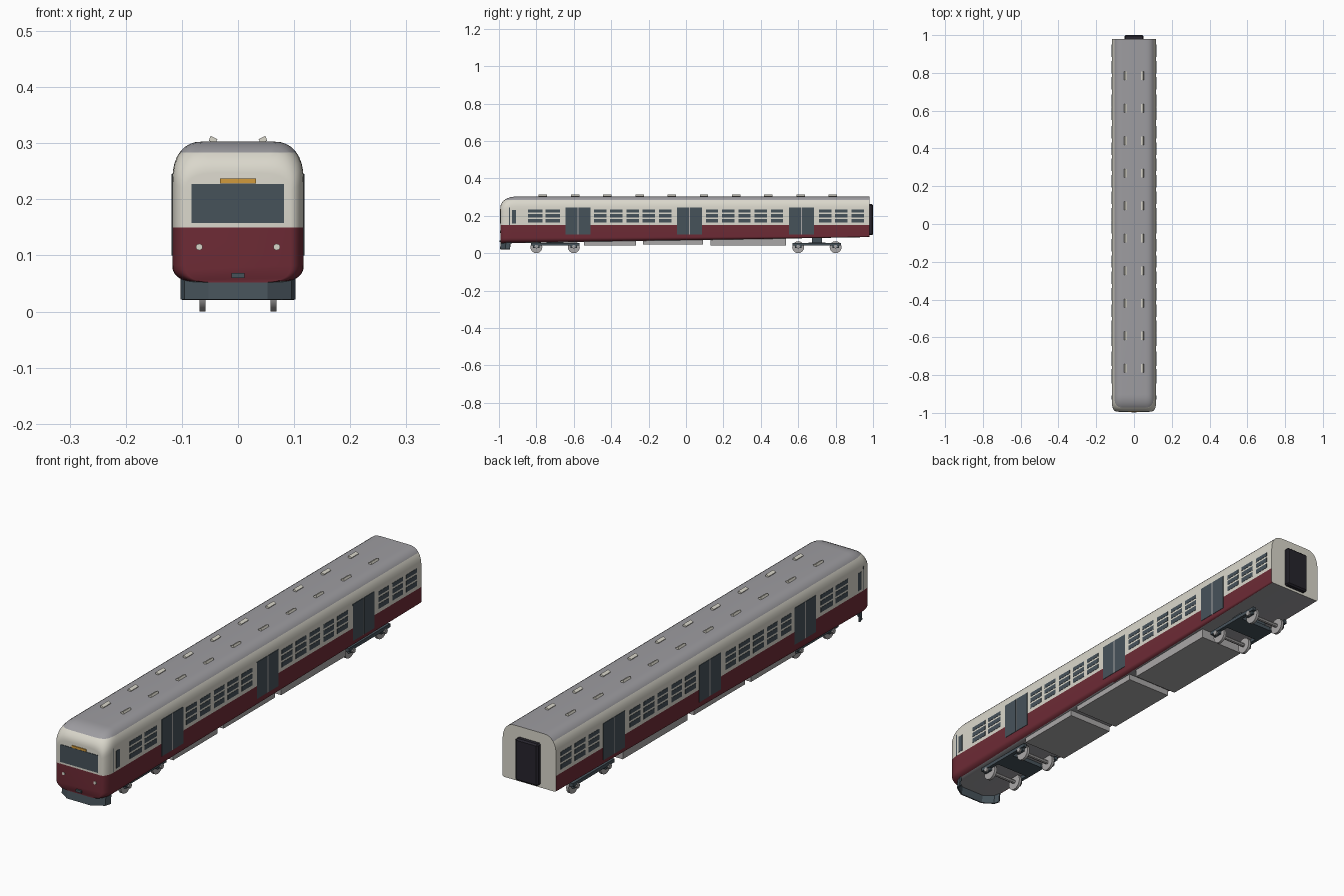
import bpy, bmesh, math
from mathutils import Matrix, Vector

if "Cube" in bpy.data.objects:
    bpy.data.objects.remove(bpy.data.objects["Cube"])


def material(name, rgb):
    m = bpy.data.materials.new(name)
    m.diffuse_color = (*rgb, 1)
    m.use_nodes = True
    m.node_tree.nodes["Principled BSDF"].inputs["Base Color"].default_value = m.diffuse_color
    return m


CREAM = material("cream_paint", (0.70, 0.68, 0.60))
RED = material("dark_red_paint", (0.155, 0.024, 0.036))
ROOF = material("roof_grey", (0.34, 0.335, 0.355))
SLATE = material("slate", (0.062, 0.085, 0.102))
BLACK = material("gangway_black", (0.02, 0.018, 0.026))
ORANGE = material("sign_orange", (0.65, 0.33, 0.045))
METAL = material("underframe_grey", (0.40, 0.39, 0.39))


def finish(name, bm, mats, smooth=None):
    bmesh.ops.recalc_face_normals(bm, faces=bm.faces)
    me = bpy.data.meshes.new(name)
    bm.to_mesh(me)
    bm.free()
    for m in mats:
        me.materials.append(m)
    ob = bpy.data.objects.new(name, me)
    bpy.context.collection.objects.link(ob)
    if smooth:
        bpy.ops.object.select_all(action='DESELECT')
        ob.select_set(True)
        bpy.context.view_layer.objects.active = ob
        bpy.ops.object.shade_smooth_by_angle(angle=math.radians(smooth))
    return ob


def add_box(bm, x, y, z):
    """Box from (min, max) ranges."""
    size = [r[1] - r[0] for r in (x, y, z)]
    mid = [(r[0] + r[1]) / 2 for r in (x, y, z)]
    bmesh.ops.create_cube(bm, size=1, matrix=Matrix.Translation(mid) @ Matrix.Diagonal((*size, 1)))


def boxes(name, ranges, mat):
    bm = bmesh.new()
    for r in ranges:
        add_box(bm, *r)
    return finish(name, bm, [mat])


def add_cylinder(bm, pos, radius, depth, axis, n=16):
    rot = Matrix.Rotation(math.pi / 2, 4, axis)
    bmesh.ops.create_cone(bm, cap_ends=True, segments=n, radius1=radius, radius2=radius,
                          depth=depth, matrix=Matrix.Translation(pos) @ rot)


def both_sides(spans, inner, outer):
    """Mirror (y range, z range) spans onto both sides as x slabs."""
    return [(tuple(sorted((s * inner, s * outer))), y, z) for y, z in spans for s in (1, -1)]


# Body shell: rounded sections lofted from the nose to the flat rear
W, TOP, FRONT, REAR = 0.117, 0.303, -0.992, 0.98


def corner(cx, cz, rx, rz, a0, steps=8, p=0.85):
    pts = []
    for i in range(steps + 1):
        a = math.radians(a0 + 90 * i / steps)
        c, s = math.cos(a), math.sin(a)
        pts.append((cx + rx * math.copysign(abs(c) ** p, c), cz + rz * math.copysign(abs(s) ** p, s)))
    return pts


def section(y):
    t = (y - FRONT) / (REAR - FRONT)
    ease = lambda length: math.sqrt(max(0, 1 - max(0, 1 - (y - FRONT) / length) ** 2))
    w = 0.094 + (W - 0.094) * ease(0.045)
    top = 0.247 + (TOP - 0.247) * ease(0.085)
    bottom = 0.052 + 0.034 * t
    rx, rz = 0.055, 0.030 + 0.040 * ease(0.085)
    bx, bz = 0.045 - 0.037 * t, 0.03 - 0.024 * t
    return (corner(w - rx, top - rz, rx, rz, 0) + corner(rx - w, top - rz, rx, rz, 90)
            + corner(bx - w, bottom + bz, bx, bz, 180) + corner(w - bx, bottom + bz, bx, bz, 270))


bm = bmesh.new()
rings = []
stations = [FRONT + 0.09 * (1 - math.cos(math.pi / 2 * i / 9)) for i in range(10)]
for y in stations + [-0.5, 0, 0.5, REAR]:
    rings.append([bm.verts.new((x, y, z)) for x, z in section(y)])
for a, b in zip(rings, rings[1:]):
    for i in range(len(a)):
        j = (i + 1) % len(a)
        bm.faces.new((a[i], a[j], b[j], b[i]))
bm.faces.new(rings[0])
bm.faces.new(rings[-1])
for z in (0.15, 0.283):
    bmesh.ops.bisect_plane(bm, geom=bm.verts[:] + bm.edges[:] + bm.faces[:],
                           plane_co=(0, 0, z), plane_no=(0, 0, 1))
bmesh.ops.recalc_face_normals(bm, faces=bm.faces)
for f in bm.faces:
    z = f.calc_center_median().z
    if f.normal.y > 0.9:
        f.material_index = 0
    elif z > 0.283 or f.normal.z < -0.95:
        f.material_index = 2
    else:
        f.material_index = 1 if z < 0.15 else 0
finish("body_shell", bm, [CREAM, RED, ROOF], 35)

# Sliding doors, with a pale seam between the leaves
door_mids = (-0.578, 0.018, 0.618)
leaves = [((m + s * 0.035 - 0.032, m + s * 0.035 + 0.032), (0.10, 0.245))
          for m in door_mids for s in (-1, 1)]
boxes("door_leaves", both_sides(leaves, W - 0.003, W + 0.0015), SLATE)
boxes("door_seams", both_sides([((m - 0.003, m + 0.003), (0.10, 0.245)) for m in door_mids],
                               W - 0.003, W + 0.001), METAL)

# Slatted side windows: three panes in every bay
bays = [(-0.845 + 0.093 * i, 0.077) for i in range(2)]
bays += [(-0.492 + 0.0868 * i, 0.066) for i in range(5)]
bays += [(0.106 + 0.0868 * i, 0.066) for i in range(5)]
bays += [(0.711 + 0.0868 * i, 0.066) for i in range(3)]
panes = [((y, y + w), z) for y, w in bays
         for z in ((0.165, 0.184), (0.192, 0.210), (0.218, 0.234))]
boxes("side_windows", both_sides(panes, W - 0.003, W + 0.001), SLATE)
boxes("cab_side_windows", both_sides([((-0.93, -0.908), (0.16, 0.23))], W - 0.003, W + 0.001), SLATE)
boxes("cab_door_seams", both_sides([((-0.946, -0.942), (0.15, 0.245))], W - 0.003, W + 0.0005), SLATE)

# Nose details
boxes("windscreen", [((-0.083, 0.082), (FRONT - 0.002, FRONT + 0.004), (0.158, 0.227))], SLATE)
boxes("destination_sign", [((-0.032, 0.032), (FRONT - 0.003, FRONT + 0.004), (0.228, 0.237))], ORANGE)
boxes("coupler", [((-0.012, 0.012), (FRONT - 0.006, FRONT + 0.02), (0.06, 0.069))], SLATE)
bm = bmesh.new()
for s in (-1, 1):
    add_cylinder(bm, (s * 0.069, FRONT, 0.115), 0.006, 0.006, 'X', 10)
finish("headlights", bm, [CREAM])

# Front skirt: bent plate below the nose
bm = bmesh.new()
plan = [(-0.1, -0.942), (-0.093, -0.965), (-0.052, -0.992), (0.052, -0.992), (0.093, -0.965), (0.1, -0.942)]
low = [bm.verts.new((x, y, 0.021)) for x, y in plan]
high = [bm.verts.new((x, y + 0.006, 0.072)) for x, y in plan]
for i in range(len(plan) - 1):
    bm.faces.new((low[i], low[i + 1], high[i + 1], high[i]))
skirt = finish("front_skirt", bm, [SLATE])
mod = skirt.modifiers.new("thickness", 'SOLIDIFY')
mod.thickness = 0.006
mod.offset = 0

# Rear gangway
gangway = boxes("rear_gangway", [((-0.05, 0.05), (0.97, 1.0), (0.096, 0.262))], BLACK)
mod = gangway.modifiers.new("soft_edges", 'BEVEL')
mod.width = 0.006

# Roof vents in two tilted rows
bm = bmesh.new()
for i in range(10):
    for s in (-1, 1):
        mat = (Matrix.Translation((s * 0.0445, 0.785 - 0.1722 * i, 0.306))
               @ Matrix.Rotation(s * math.radians(-25), 4, 'Y') @ Matrix.Diagonal((0.013, 0.045, 0.009, 1)))
        bmesh.ops.create_cube(bm, size=1, matrix=mat)
finish("roof_vents", bm, [CREAM])

# Equipment boxes under the floor
boxes("underfloor_boxes", [((-0.098, 0.098), y, (z, 0.09 if y[0] > 0 else 0.07)) for y, z in
                           (((-0.545, -0.267), 0.041), ((-0.23, 0.09), 0.046), ((0.13, 0.535), 0.041))], METAL)

# Bogies: side beams, cross plate, pivot, wheels and axles
frames, wheels = [], bmesh.new()
for mid in (-0.7, 0.7):
    frames += both_sides([((mid - 0.13, mid + 0.13), (0.040, 0.054))], 0.072, 0.086)
    frames += both_sides([((mid + s - 0.018, mid + s + 0.018), (0.028, 0.046)) for s in (-0.1, 0.1)], 0.072, 0.082)
    frames += [((-0.072, 0.072), (mid - 0.045, mid + 0.045), (0.04, 0.056)),
               ((-0.06, 0.06), (mid - 0.027, mid + 0.027), (0.05, 0.09 if mid > 0 else 0.065))]
    for s in (-0.1, 0.1):
        add_cylinder(wheels, (0, mid + s, 0.033), 0.008, 0.13, 'Y', 8)
        for side in (-1, 1):
            add_cylinder(wheels, (side * 0.063, mid + s, 0.032), 0.032, 0.011, 'Y', 16)
            add_cylinder(wheels, (side * 0.085, mid + s, 0.035), 0.01, 0.008, 'Y', 8)
boxes("bogie_frames", frames, SLATE)
finish("wheels_and_axles", wheels, [METAL], 35)
